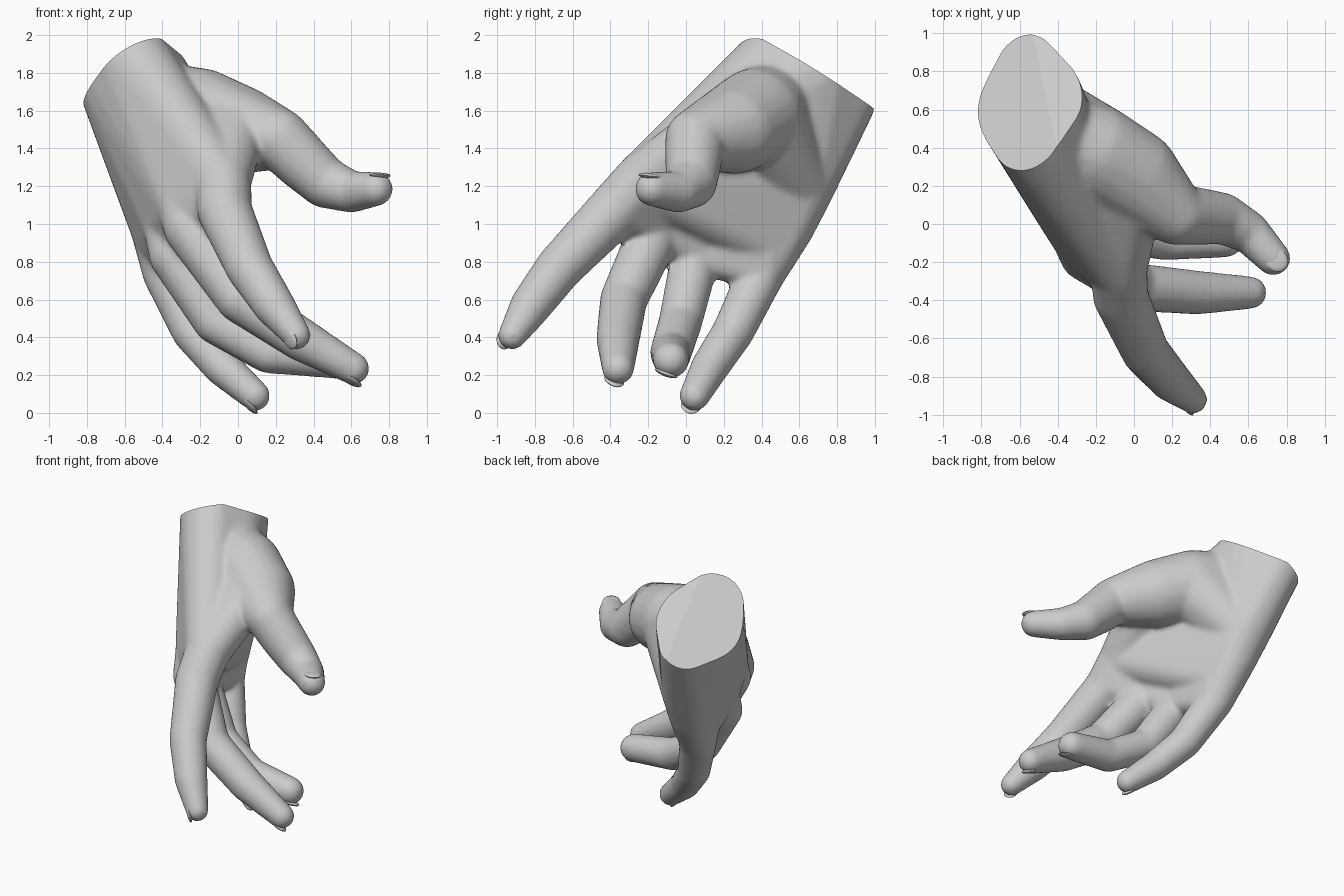
import bpy, bmesh
from mathutils import Vector, Matrix

if "Cube" in bpy.data.objects:
    bpy.data.objects.remove(bpy.data.objects["Cube"])

grey = bpy.data.materials.new("plaster_grey")
grey.use_nodes = True
colour = (0.6, 0.6, 0.6, 1)
grey.diffuse_color = colour
grey.node_tree.nodes["Principled BSDF"].inputs["Base Color"].default_value = colour


def hull(target, *balls):
    """Add the convex hull of several balls (x, y, z, radius) to a bmesh."""
    src, out = bmesh.new(), bmesh.new()
    for x, y, z, r in balls:
        bmesh.ops.create_icosphere(src, subdivisions=3, radius=r + 0.006,
                                   matrix=Matrix.Translation((x, y, z)))
    for v in src.verts:
        out.verts.new(v.co)
    bmesh.ops.convex_hull(out, input=out.verts[:])
    bmesh.ops.delete(out, geom=[v for v in out.verts if not v.link_faces], context='VERTS')
    bmesh.ops.recalc_face_normals(out, faces=out.faces[:])
    mesh = bpy.data.meshes.new("hull")
    out.to_mesh(mesh)
    target.from_mesh(mesh)
    bpy.data.meshes.remove(mesh)
    src.free()
    out.free()


def finish(name, bm, angle):
    mesh = bpy.data.meshes.new(name)
    bm.to_mesh(mesh)
    bm.free()
    mesh.materials.append(grey)
    obj = bpy.data.objects.new(name, mesh)
    bpy.context.collection.objects.link(obj)
    bpy.ops.object.select_all(action='DESELECT')
    obj.select_set(True)
    bpy.context.view_layer.objects.active = obj
    bpy.ops.object.shade_smooth_by_angle(angle=angle)
    return obj


# Wrist, outer edge of the palm and the four knuckles
wrist = [(-.55, .47, 1.85, .2), (-.555, .64, 1.76, .288), (-.57, .84, 1.65, .16)]
neck = (-.46, .49, 1.66, .2)
heel = [(-.45, .60, 1.2, .18), (-.42, .53, 1.0, .15)]
knuckles = [(-.08, -.24, 1.22, .145), (-.28, -.07, 1.1, .145),
            (-.36, .15, 1.0, .14), (-.39, .42, .9, .145)]

# Finger joints from base to tip
fingers = {
    "index": [(-.07, -.38, 1.07, .14), (.06, -.67, .77, .12),
              (.19, -.82, .57, .105), (.31, -.92, .41, .07)],
    "middle": [(-.25, -.16, .97, .135), (.01, -.33, .60, .12),
               (.33, -.36, .39, .11), (.61, -.36, .235, .08)],
    "ring": [(-.34, .05, .83, .125), (-.12, -.03, .48, .11),
             (.16, -.08, .32, .105), (.48, -.08, .28, .09)],
    "little": [(-.38, .40, .74, .12), (-.24, .25, .43, .105),
               (-.08, .125, .24, .095), (.09, .045, .09, .075)],
}
thumb = [(.22, .05, 1.45, .155), (.34, .04, 1.33, .145), (.46, .03, 1.22, .13),
         (.60, -.04, 1.17, .105), (.73, -.18, 1.185, .085)]
thenar = [(-.2, .37, 1.57, .25), (.0, .26, 1.5, .23)]
web = (.0, .12, 1.5, .14)

body = bmesh.new()

# Palm and fingers
hull(body, *wrist, *heel, *knuckles)
for knuckle, joints in zip(knuckles, fingers.values()):
    chain = [knuckle, *joints]
    for a, b in zip(chain, chain[1:]):
        hull(body, a, b)
for a, b in zip(thumb, thumb[1:]):
    hull(body, a, b)
hull(body, heel[1], knuckles[3], fingers["little"][0])

# Flesh between neighbouring fingers, set toward the palm
palmward = Vector((.04, .018, -.006))
pads = [(*(Vector(j[0][:3]) + palmward), j[0][3] * .7) for j in fingers.values()]
for i in range(3):
    hull(body, knuckles[i], knuckles[i + 1], pads[i], pads[i + 1])

# Ball of the thumb and web to the index finger
hull(body, neck, *thenar)
hull(body, *thenar, thumb[0])
hull(body, thenar[1], web, thumb[0])
hull(body, web, knuckles[0], neck)
hull(body, heel[0], thenar[0], neck)

# Fuse and soften the parts
raw = finish("hand_blend", body, 0.6)
remesh = raw.modifiers.new("Fuse", 'REMESH')
remesh.mode = 'VOXEL'
remesh.voxel_size = 0.016
soften = raw.modifiers.new("Soften", 'SMOOTH')
soften.factor = 0.5
soften.iterations = 10
fused = bpy.data.meshes.new_from_object(raw.evaluated_get(bpy.context.evaluated_depsgraph_get()))
bpy.data.objects.remove(raw)

# Two slanting cuts that meet in a low ridge across the wrist
bm = bmesh.new()
bm.from_mesh(fused)
bpy.data.meshes.remove(fused)
for point, normal in [((-.55, .63, 1.78), (-.6, .5, 1)), ((-.45, .35, 2.01), (-.07, .61, 1))]:
    bmesh.ops.bisect_plane(bm, geom=bm.verts[:] + bm.edges[:] + bm.faces[:],
                           plane_co=point, plane_no=normal, clear_outer=True)
    bmesh.ops.holes_fill(bm, edges=[e for e in bm.edges if e.is_boundary], sides=0)
bmesh.ops.recalc_face_normals(bm, faces=bm.faces[:])
finish("hand", bm, 0.7)


# Nails
def nail(name, joints, facing):
    tip, r = Vector(joints[-1][:3]), joints[-1][3]
    along = (tip - Vector(joints[-2][:3])).normalized()
    up = Vector(facing)
    up = (up - up.project(along)).normalized()
    side = along.cross(up)
    turn = Matrix((side, along, up)).transposed().to_4x4()
    place = Matrix.Translation(tip + up * r * .8 + along * r * .25)
    size = Matrix.Diagonal((r * .7, r * .8, .016, 1))
    bm = bmesh.new()
    bmesh.ops.create_uvsphere(bm, u_segments=16, v_segments=8, radius=1,
                              matrix=place @ turn @ size)
    finish(name, bm, 0.9)


for name, joints in fingers.items():
    nail(name + "_nail", joints, (-.3, -.7, -.5) if name == "index" else (-.4, -.3, -.8))
nail("thumb_nail", thumb, (.2, -.1, 1))
